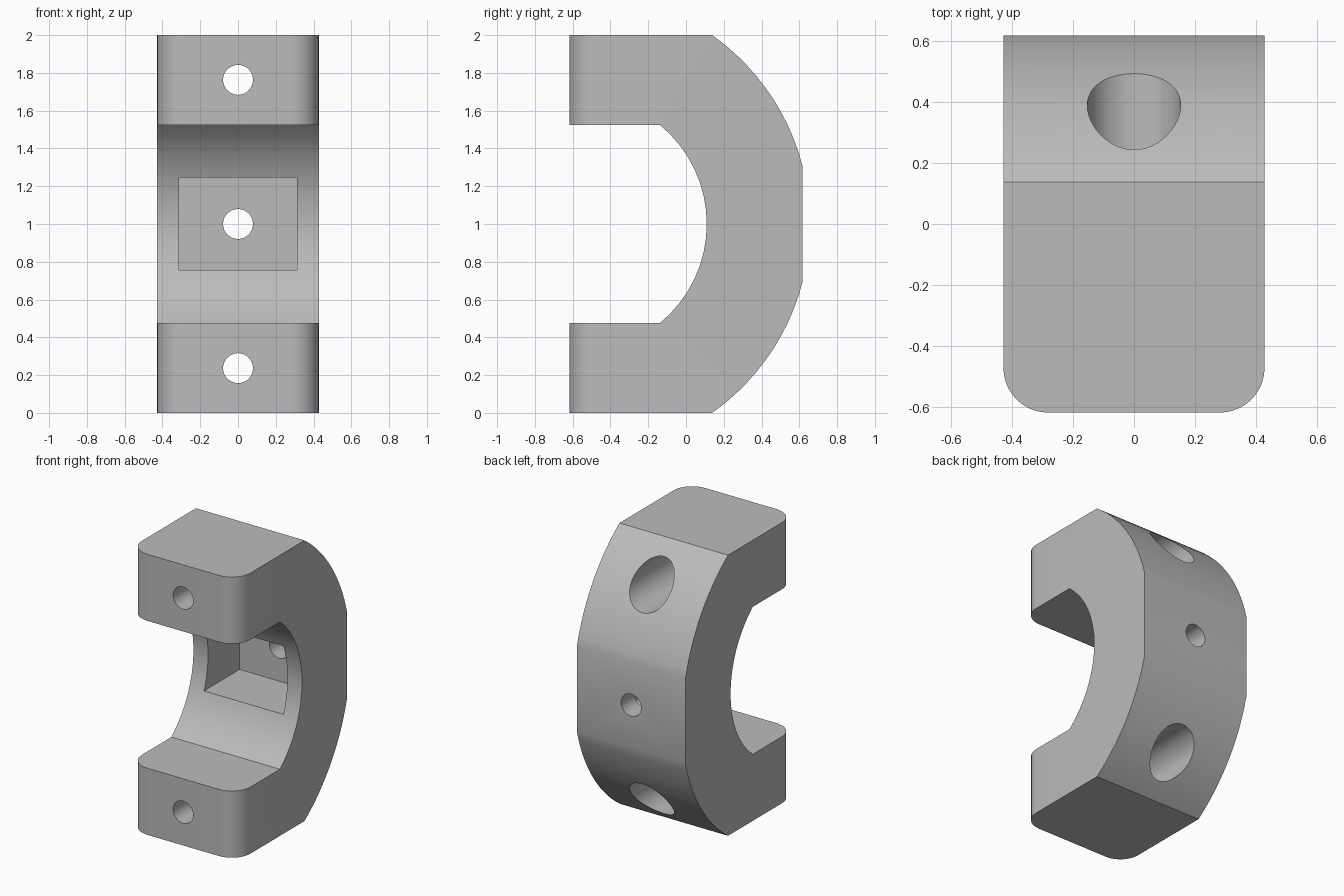
import bpy, bmesh
from math import pi, sqrt, atan2, sin, cos, radians
from mathutils import Matrix

if "Cube" in bpy.data.objects:
    bpy.data.objects.remove(bpy.data.objects["Cube"], do_unlink=True)

HALF_W, FRONT, BACK = 0.428, -0.618, 0.618
ARC_Y, R_IN, R_OUT = -0.568, 0.678, 1.224      # shared centre of both arcs, at z = 1
JAW = 0.525                                    # half height of the opening
BOLT_Z = 0.763                                 # bolt offset from the middle

grey = bpy.data.materials.new("plain grey")
grey.use_nodes = True
colour = (0.5, 0.5, 0.5, 1)
grey.diffuse_color = colour
grey.node_tree.nodes["Principled BSDF"].inputs["Base Color"].default_value = colour


def make_object(name, bm):
    bmesh.ops.recalc_face_normals(bm, faces=bm.faces)
    mesh = bpy.data.meshes.new(name)
    bm.to_mesh(mesh)
    bm.free()
    mesh.materials.append(grey)
    obj = bpy.data.objects.new(name, mesh)
    bpy.context.collection.objects.link(obj)
    return obj


def arc(radius, a0, a1, steps):
    angles = [a0 + (a1 - a0) * i / steps for i in range(steps + 1)]
    return [(ARC_Y + radius * cos(a), 1 + radius * sin(a)) for a in angles]


def cut(obj, cutter):
    mod = obj.modifiers.new("cut", "BOOLEAN")
    mod.operation, mod.solver, mod.object = "DIFFERENCE", "EXACT", cutter
    bpy.context.view_layer.objects.active = obj
    bpy.ops.object.modifier_apply(modifier=mod.name)
    bpy.data.objects.remove(cutter, do_unlink=True)


def bore(radius, y0, y1, z):
    bm = bmesh.new()
    place = Matrix.Translation((0, (y0 + y1) / 2, z)) @ Matrix.Rotation(pi / 2, 4, "X")
    bmesh.ops.create_cone(bm, cap_ends=True, segments=48, radius1=radius,
                          radius2=radius, depth=y1 - y0, matrix=place)
    return make_object("bore_cutter", bm)


def box(x0, x1, y0, y1, z0, z1):
    bm = bmesh.new()
    bmesh.ops.create_cube(bm, size=1)
    bmesh.ops.scale(bm, vec=(x1 - x0, y1 - y0, z1 - z0), verts=bm.verts)
    bmesh.ops.translate(bm, vec=((x0 + x1) / 2, (y0 + y1) / 2, (z0 + z1) / 2), verts=bm.verts)
    return make_object("pocket_cutter", bm)


# C-shaped side profile: inner arc, lower jaw, outer arcs with a flat back, upper jaw
a_in = atan2(JAW, sqrt(R_IN**2 - JAW**2))
a_top = atan2(1, sqrt(R_OUT**2 - 1))
flat = BACK - ARC_Y
a_flat = atan2(sqrt(R_OUT**2 - flat**2), flat)
profile = (arc(R_IN, a_in, -a_in, 16)
           + [(FRONT, 1 - JAW), (FRONT, 0)]
           + arc(R_OUT, -a_top, -a_flat, 14)
           + arc(R_OUT, a_flat, a_top, 14)
           + [(FRONT, 2), (FRONT, 1 + JAW)])

bm = bmesh.new()
side = bm.faces.new([bm.verts.new((-HALF_W, y, z)) for y, z in profile])
out = bmesh.ops.extrude_face_region(bm, geom=[side], use_keep_orig=True)
moved = [v for v in out["geom"] if isinstance(v, bmesh.types.BMVert)]
bmesh.ops.translate(bm, vec=(2 * HALF_W, 0, 0), verts=moved)
bmesh.ops.recalc_face_normals(bm, faces=bm.faces)

# Rounded upright corners on the front of both jaws
corners = [e for e in bm.edges
           if all(abs(v.co.y - FRONT) < 1e-4 for v in e.verts)
           and abs(e.verts[0].co.x - e.verts[1].co.x) < 1e-4]
bmesh.ops.bevel(bm, geom=corners, offset=0.147, offset_type="OFFSET",
                segments=10, profile=0.5, affect="EDGES")
clamp = make_object("clamp_body", bm)

# Rectangular pocket behind the opening, with a small hole through the back
cut(clamp, box(-0.313, 0.313, -0.3, 0.465, 0.757, 1.245))
cut(clamp, bore(0.079, 0.3, 0.8, 1))

# Bolt holes through the jaws, with wide bores entering from the back
for sign in (-1, 1):
    z = 1 + sign * BOLT_Z
    cut(clamp, bore(0.153, -0.25, 0.8, z))
    cut(clamp, bore(0.079, -0.8, 0.0, z))

bpy.ops.object.select_all(action="DESELECT")
clamp.select_set(True)
bpy.context.view_layer.objects.active = clamp
bpy.ops.object.shade_smooth_by_angle(angle=radians(25))
